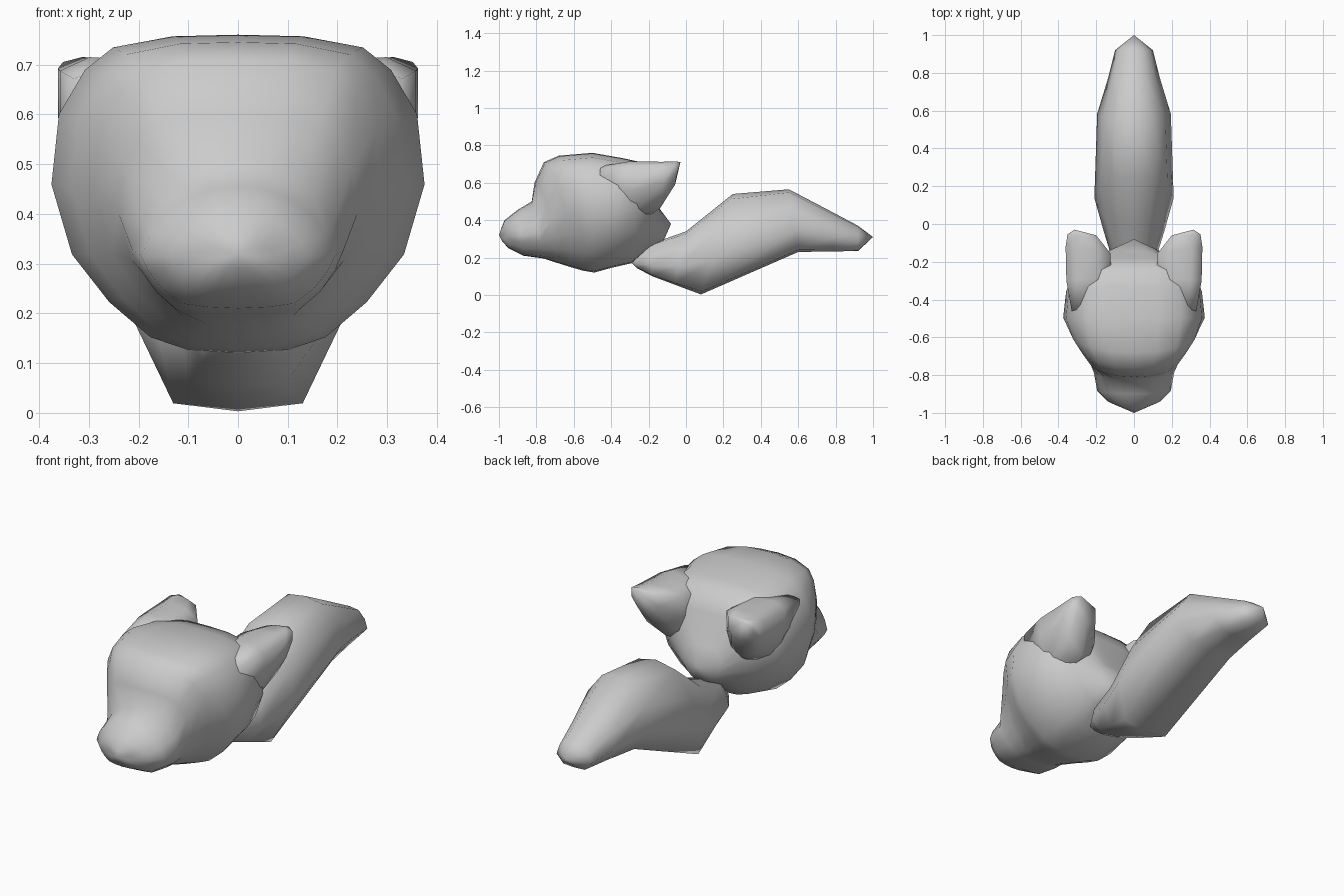
import bpy, bmesh

cube = bpy.data.objects.get("Cube")
if cube:
    bpy.data.objects.remove(cube, do_unlink=True)

GREY = (0.6, 0.6, 0.6, 1)
mat = bpy.data.materials.new("soft_grey")
mat.use_nodes = True
mat.diffuse_color = GREY
mat.node_tree.nodes["Principled BSDF"].inputs["Base Color"].default_value = GREY

# Half cross-sections from bottom to top: (share of half width, share of height)
SKULL = [(0, 0), (.27, .01), (.47, .05), (.69, .16), (.89, .31), (1, .53),
         (.96, .75), (.82, .89), (.67, .96), (.35, .995), (0, 1)]
SNOUT = [(0, 0), (.3, .01), (.58, .04), (.78, .16), (.92, .3), (1, .43),
         (.9, .62), (.74, .78), (.52, .9), (.27, .98), (0, 1)]
TAIL = [(0, 0), (.62, .03), (1, .34), (.85, .68), (.5, .95), (0, 1)]


def loft(rings, start, end):
    """Skin bowed rings: (section, bottom y, bottom z, top y, top z, half width, bow)."""
    bm = bmesh.new()
    loops = []
    for half, by, bz, ty, tz, w, bow in rings:
        outline = half + [(-x, t) for x, t in half[-2:0:-1]]
        loops.append([bm.verts.new((x * w, by + (ty - by) * t + bow * x * x,
                                    bz + (tz - bz) * t)) for x, t in outline])
    n = len(loops[0])
    for a, b in zip(loops, loops[1:]):
        for i in range(n):
            j = (i + 1) % n
            bm.faces.new((a[i], a[j], b[j], b[i]))
    for tip, ring in ((start, loops[0]), (end, loops[-1])):
        v = bm.verts.new(tip)
        for i in range(n):
            bm.faces.new((v, ring[i], ring[(i + 1) % n]))
    return bm


def finish(bm, name):
    bmesh.ops.recalc_face_normals(bm, faces=bm.faces)
    for f in bm.faces:
        f.smooth = True
    me = bpy.data.meshes.new(name)
    bm.to_mesh(me)
    bm.free()
    me.materials.append(mat)
    ob = bpy.data.objects.new(name, me)
    bpy.context.collection.objects.link(ob)
    return ob


# Head with snout, from nose to nape
finish(loft([
    (SNOUT, -.985, .29, -.99, .35, .07, .02),
    (SNOUT, -.95, .25, -.97, .40, .14, .02),
    (SNOUT, -.87, .21, -.90, .455, .195, 0),
    (SNOUT, -.76, .195, -.825, .50, .212, 0),
    (SKULL, -.70, .175, -.81, .60, .24, .04),
    (SKULL, -.62, .15, -.76, .71, .29, .05),
    (SKULL, -.55, .13, -.68, .745, .335, .04),
    (SKULL, -.49, .12, -.50, .76, .375, 0),
    (SKULL, -.40, .145, -.33, .73, .36, 0),
    (SKULL, -.29, .17, -.24, .71, .33, 0),
    (SKULL, -.20, .25, -.18, .62, .23, 0),
    (SKULL, -.12, .29, -.14, .46, .11, 0),
], (0, -1, .32), (0, -.08, .38)), "head")


# Ears sweeping back from the rear corners of the head, ending in a slanted edge
EAR_RINGS = [  # y at the inner and outer side, bottom z, top z, inner x, outer x
    (-.42, -.46, .46, .69, .14, .33),
    (-.28, -.30, .37, .715, .12, .358),
    (-.155, -.12, .46, .712, .125, .362),
    (-.06, -.055, .59, .715, .20, .352),
]
EAR_SECTION = [(.4, 0), (.8, .2), (1, .55), (1, .92), (.75, 1),
               (.3, .98), (0, .85), (0, .45), (.12, .15)]

for side, name in ((1, "left_ear"), (-1, "right_ear")):
    bm = bmesh.new()
    loops = [[bm.verts.new((side * (xi + (xo - xi) * s), yi + (yo - yi) * s,
                            zb + (zt - zb) * t)) for s, t in EAR_SECTION]
             for yi, yo, zb, zt, xi, xo in EAR_RINGS]
    n = len(EAR_SECTION)
    for a, b in zip(loops, loops[1:]):
        for i in range(n):
            bm.faces.new((a[i], a[(i + 1) % n], b[(i + 1) % n], b[i]))
    bm.faces.new(loops[0])
    tip = bm.verts.new((side * .315, -.03, .71))
    for i in range(n):
        bm.faces.new((tip, loops[-1][i], loops[-1][(i + 1) % n]))
    finish(bm, name)

# Bushy tail, from the nape to the pointed end
finish(loft([
    (TAIL, -.265, .145, -.275, .205, .06, 0),
    (TAIL, -.18, .10, -.20, .27, .115, 0),
    (TAIL, -.06, .055, 0, .34, .16, 0),
    (TAIL, .08, .003, .25, .54, .21, 0),
    (TAIL, .60, .23, .55, .565, .195, 0),
    (TAIL, .79, .233, .76, .455, .135, 0),
    (TAIL, .92, .235, .92, .37, .10, 0),
], (0, -.29, .17), (0, 1, .31)), "tail")
